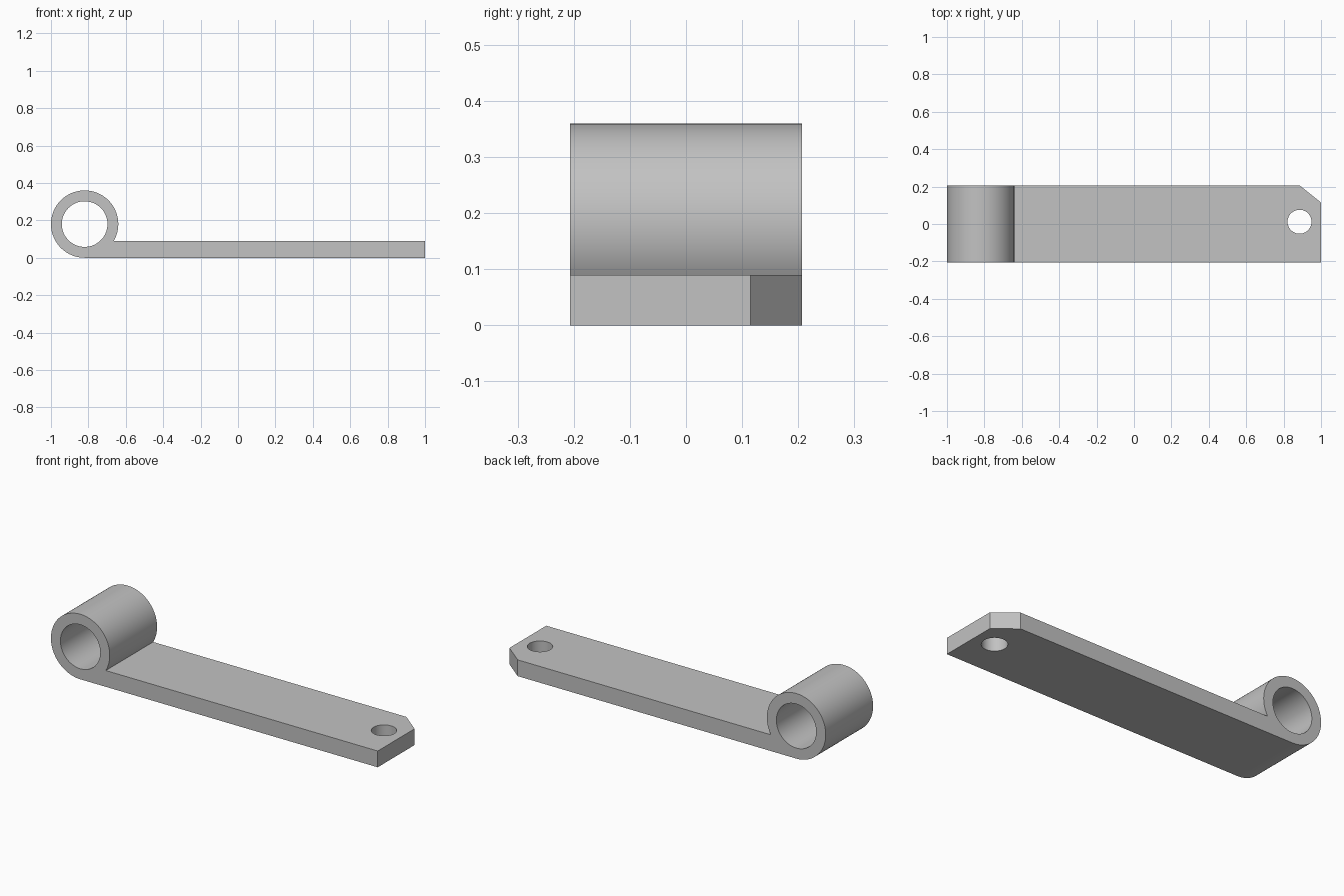
import bpy, bmesh
from math import sin, cos, radians
from mathutils import Vector

cube = bpy.data.objects.get("Cube")
if cube:
    bpy.data.objects.remove(cube, do_unlink=True)

steel = bpy.data.materials.new("light grey metal")
steel.use_nodes = True
grey = (0.54, 0.54, 0.54, 1)
steel.diffuse_color = grey
steel.node_tree.nodes["Principled BSDF"].inputs["Base Color"].default_value = grey

HALF_W = 0.207            # half width of the strap
THICK = 0.09              # strap thickness
EYE_X, EYE_Z = -0.82, 0.18
EYE_R, BORE_R = 0.18, 0.122


def arc(cx, cy, r, start, end, steps):
    """Points along an arc, angles in degrees."""
    angles = [radians(start + (end - start) * i / steps) for i in range(steps + 1)]
    return [(cx + r * cos(a), cy + r * sin(a)) for a in angles]


def prism(name, points, sweep):
    """Closed outline of 3D points swept along a vector."""
    bm = bmesh.new()
    face = bm.faces.new([bm.verts.new(p) for p in points])
    out = bmesh.ops.extrude_face_region(bm, geom=[face])
    moved = [v for v in out["geom"] if isinstance(v, bmesh.types.BMVert)]
    bmesh.ops.translate(bm, verts=moved, vec=Vector(sweep))
    bmesh.ops.recalc_face_normals(bm, faces=bm.faces)
    mesh = bpy.data.meshes.new(name)
    bm.to_mesh(mesh)
    bm.free()
    obj = bpy.data.objects.new(name, mesh)
    bpy.context.collection.objects.link(obj)
    mesh.materials.append(steel)
    return obj


# Strap with rolled eye: one side profile swept across the width
profile = arc(EYE_X, EYE_Z, EYE_R, -30, 270, 80) + [(1, 0), (1, THICK)]
strap = prism("strap_with_eye", [(x, -HALF_W, z) for x, z in profile], (0, 2 * HALF_W, 0))

# Cutters: eye bore, bolt hole and the clipped back corner
bore = arc(EYE_X, EYE_Z, BORE_R, 0, 360, 80)[:-1]
hole = arc(0.885, 0.012, 0.064, 0, 360, 64)[:-1]
corner = [(0.77, 0.299), (1.115, 0.023), (1.115, 0.299)]
cutters = [
    prism("bore_cutter", [(x, -0.3, z) for x, z in bore], (0, 0.6, 0)),
    prism("hole_cutter", [(x, y, -0.1) for x, y in hole], (0, 0, 0.3)),
    prism("corner_cutter", [(x, y, -0.1) for x, y in corner], (0, 0, 0.3)),
]

bpy.ops.object.select_all(action="DESELECT")
strap.select_set(True)
bpy.context.view_layer.objects.active = strap
for cutter in cutters:
    cutter.hide_render = True
    mod = strap.modifiers.new(cutter.name, "BOOLEAN")
    mod.operation = "DIFFERENCE"
    mod.solver = "EXACT"
    mod.object = cutter
    bpy.ops.object.modifier_apply(modifier=mod.name)
for cutter in cutters:
    bpy.data.objects.remove(cutter, do_unlink=True)

bpy.ops.object.shade_smooth_by_angle(angle=radians(20))
